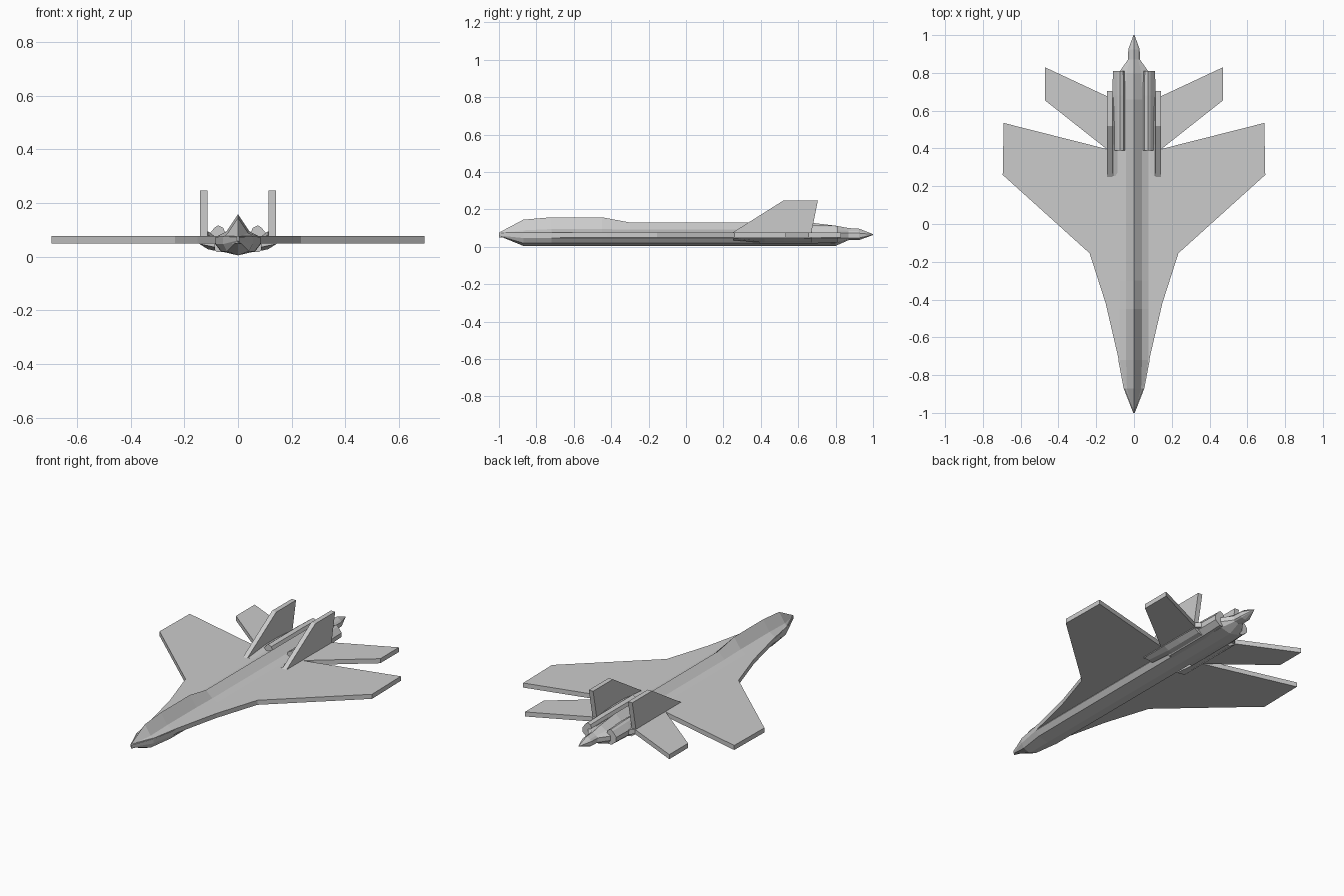
import bpy


def mesh(name, verts, faces, mirror=False):
    me = bpy.data.meshes.new(name)
    me.from_pydata(verts, [], faces)
    ob = bpy.data.objects.new(name, me)
    bpy.context.collection.objects.link(ob)
    import bmesh
    bm = bmesh.new()
    bm.from_mesh(me)
    bmesh.ops.recalc_face_normals(bm, faces=bm.faces)
    bm.to_mesh(me)
    bm.free()
    if mirror:
        ob.modifiers.new("mirror", 'MIRROR').use_mirror_merge = False
    return ob


def loft(name, rings, mirror=False):
    n, m = len(rings[0]), len(rings)
    faces = [(i * n + j, i * n + (j + 1) % n, (i + 1) * n + (j + 1) % n, (i + 1) * n + j)
             for i in range(m - 1) for j in range(n)]
    faces += [tuple(range(n)), tuple(range((m - 1) * n, m * n))]
    return mesh(name, [v for r in rings for v in r], faces, mirror)


def both_sides(half):
    # closes a right-half outline that starts and ends on the centre line
    return half + [(-x, z) for x, z in half[-2:0:-1]]


# Flat wing, strake and tailplane plate
planform = both_sides([
    (0, -1.0), (0.055, -0.87), (0.085, -0.70), (0.15, -0.42), (0.235, -0.155),
    (0.695, 0.26), (0.69, 0.535), (0.145, 0.397), (0.472, 0.655), (0.472, 0.83),
    (0.14, 0.675), (0.11, 0.70), (0, 0.80)])
loft("wing_plate", [[(x, y, z) for x, y in planform] for z in (0.05, 0.077)])

# Fuselage: y, half width, shoulder x, shoulder z, top, bottom
stations = [
    (-1.0, 0.004, 0.002, 0.074, 0.076, 0.06),
    (-0.87, 0.055, 0.038, 0.088, 0.145, 0.005),
    (-0.72, 0.083, 0.042, 0.095, 0.158, 0.005),
    (-0.45, 0.085, 0.042, 0.095, 0.158, 0.005),
    (-0.30, 0.085, 0.042, 0.092, 0.13, 0.005),
    (0.66, 0.085, 0.042, 0.092, 0.13, 0.005),
    (0.80, 0.082, 0.040, 0.090, 0.113, 0.005),
    (0.87, 0.032, 0.022, 0.085, 0.10, 0.036),
    (0.925, 0.030, 0.020, 0.083, 0.097, 0.036),
    (1.0, 0.003, 0.002, 0.067, 0.068, 0.063)]
rings = []
for y, w, sx, sz, top, bot in stations:
    half = [(0, top), (sx, sz), (w, 0.073), (w, max(0.047, bot)),
            (w * 0.75, bot + (0.055 - bot) * 0.3), (0, bot)]
    if y == 1.0:
        half = [(0, top), (sx, 0.067), (w, 0.066), (w, 0.065), (w * 0.7, 0.064), (0, bot)]
    rings.append([(x, y, z) for x, z in both_sides(half)])
loft("fuselage", rings)

# Engine nacelles
section = [(0.042, 0.075), (0.055, 0.108), (0.075, 0.117), (0.088, 0.108),
           (0.115, 0.075), (0.112, 0.045), (0.08, 0.018), (0.045, 0.018)]
loft("engine_nacelle", [[(0.078 + (x - 0.078) * s, y, 0.07 + (z - 0.07) * s) for x, z in section]
                        for y, s in ((0.39, 1), (0.68, 1), (0.81, 0.9))], True)

# Tail booms carrying the fins
booms = []
for y, x, top, bot in ((0.255, 0.143, 0.079, 0.035), (0.42, 0.143, 0.095, 0.022),
                       (0.52, 0.143, 0.095, 0.022), (0.67, 0.138, 0.085, 0.022)):
    booms.append([(0.085, y, 0.075), (0.112, y, top), (x, y, 0.077), (x, y, 0.047),
                  (0.112, y, bot + 0.006), (0.085, y, bot)])
loft("tail_boom", booms, True)

# Upright fins
fin = [(0.25, 0.045), (0.25, 0.077), (0.52, 0.247), (0.705, 0.247), (0.67, 0.075), (0.665, 0.045)]
loft("tail_fin", [[(x, y, z) for y, z in fin] for x in (0.114, 0.142)], True)
